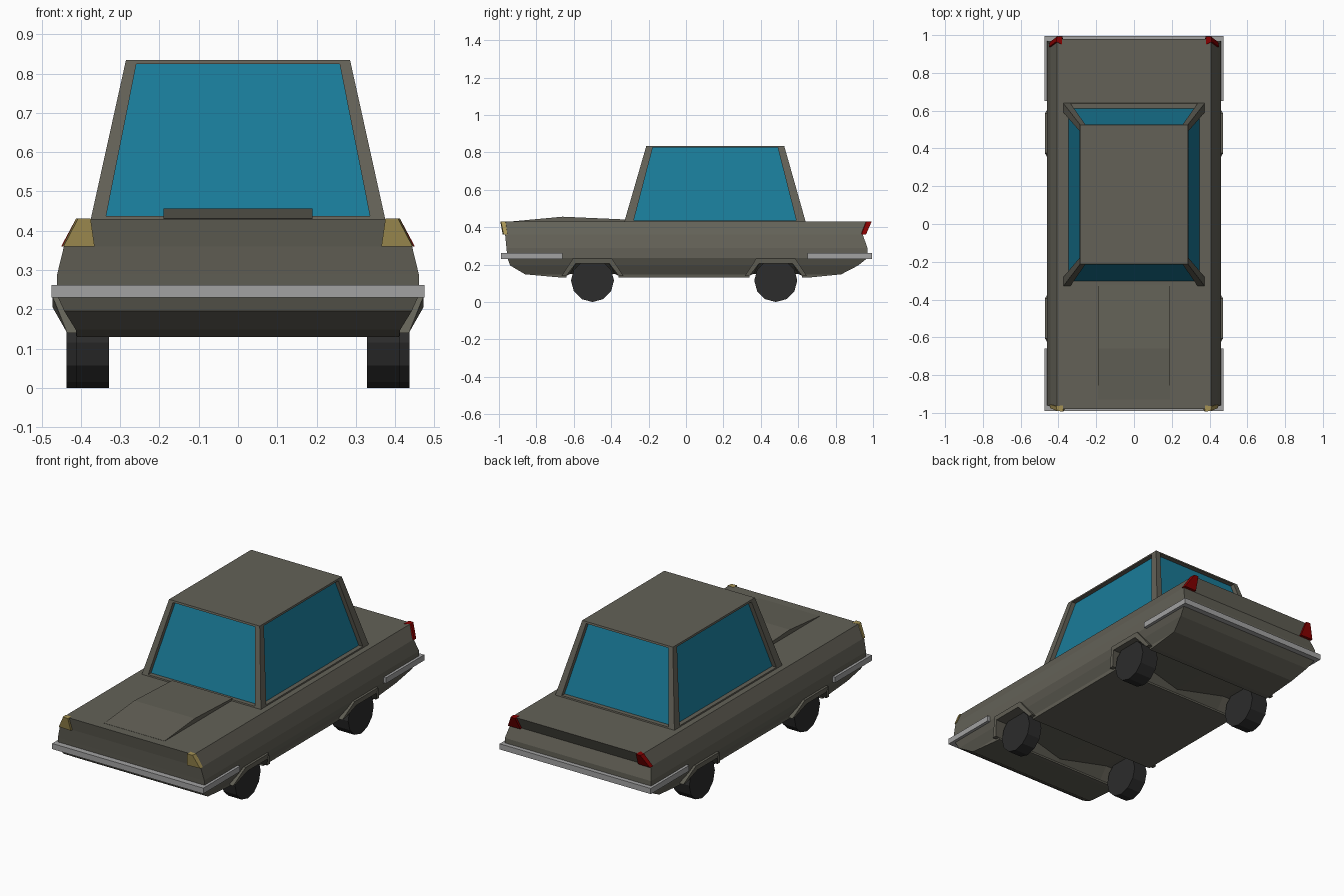
import bpy, bmesh, math
from mathutils import Vector

if "Cube" in bpy.data.objects:
    bpy.data.objects.remove(bpy.data.objects["Cube"])


def material(name, rgb):
    m = bpy.data.materials.new(name)
    m.diffuse_color = (*rgb, 1)
    m.use_nodes = True
    m.node_tree.nodes["Principled BSDF"].inputs["Base Color"].default_value = m.diffuse_color
    return m


PAINT = material("paint", (0.125, 0.12, 0.095))
GLASS = material("glass", (0.01, 0.20, 0.32))
CHROME = material("chrome", (0.36, 0.36, 0.36))
RUBBER = material("rubber", (0.025, 0.025, 0.025))
AMBER = material("amber", (0.38, 0.29, 0.09))
RED = material("red", (0.25, 0.0, 0.0))


def make(name, verts, faces, mat):
    bm = bmesh.new()
    vs = [bm.verts.new(v) for v in verts]
    for f in faces:
        bm.faces.new([vs[i] for i in f])
    bmesh.ops.remove_doubles(bm, verts=bm.verts, dist=1e-5)
    bmesh.ops.recalc_face_normals(bm, faces=bm.faces)
    me = bpy.data.meshes.new(name)
    bm.to_mesh(me)
    bm.free()
    me.materials.append(mat)
    ob = bpy.data.objects.new(name, me)
    bpy.context.collection.objects.link(ob)
    return ob


def loft(name, rings, mat):
    """Join equal-length rings with quads and cap both ends."""
    n = len(rings[0])
    verts = [p for r in rings for p in r]
    faces = [(k * n + i, k * n + (i + 1) % n, (k + 1) * n + (i + 1) % n, (k + 1) * n + i)
             for k in range(len(rings) - 1) for i in range(n)]
    faces += [tuple(range(n)), tuple(range(len(verts) - n, len(verts)))]
    return make(name, verts, faces, mat)


def rect(hx, y0, y1, z):
    return [(-hx, y0, z), (hx, y0, z), (hx, y1, z), (-hx, y1, z)]


# Body: stacked rectangular outlines (z, half width, front y, back y)
levels = [(0.13, 0.41, -0.66, 0.65), (0.148, 0.413, -0.86, 0.83),
          (0.195, 0.442, -0.94, 0.92), (0.235, 0.46, -0.955, 0.97),
          (0.29, 0.46, -0.96, 0.97), (0.36, 0.443, -0.967, 0.945),
          (0.43, 0.407, -0.98, 0.98)]
body = loft("body", [rect(hx, a, b, z) for z, hx, a, b in levels], PAINT)

# Raised hood panel
profile = [(-0.93, 0.431), (-0.66, 0.456), (-0.32, 0.441), (-0.32, 0.42), (-0.93, 0.42)]
loft("hood_bulge", [[(x, y, z) for y, z in profile] for x in (-0.19, 0.19)], PAINT)

# Cabin: four pillared sides with recessed glass, and a roof
low = [Vector(p) for p in rect(0.375, -0.33, 0.64, 0.428)]
top = [Vector(p) for p in rect(0.285, -0.212, 0.525, 0.835)]
cv, cf, gv, gf = list(top), [(0, 1, 2, 3)], [], []
for i in range(4):
    a, b, c, d = low[i], low[(i + 1) % 4], top[(i + 1) % 4], top[i]
    inward = -Vector((0, -1, 0) if i == 0 else (1, 0, 0) if i == 1
                     else (0, 1, 0) if i == 2 else (-1, 0, 0)) * 0.026

    def at(u, v):
        return a.lerp(b, u).lerp(d.lerp(c, u), v)
    e = 0.05
    hole = [at(e, 0.022), at(1 - e, 0.022), at(1 - e, 0.975), at(e, 0.975)]
    pane = [p + inward for p in hole]
    k = len(cv)
    cv += [a, b, c, d] + hole + pane
    for j in range(4):
        m = (j + 1) % 4
        cf += [(k + j, k + m, k + 4 + m, k + 4 + j),
               (k + 4 + j, k + 4 + m, k + 8 + m, k + 8 + j)]
    g = len(gv)
    gv += pane
    gf.append((g, g + 1, g + 2, g + 3))
make("cabin", cv, cf, PAINT)
make("windows", gv, gf, GLASS)


# Wrap-around bumpers
def bumper(name, end, s):
    y0, y1 = end
    o, n = 0.475, 0.452
    plan = [(-o, y0), (-o, y1), (o, y1), (o, y0), (n, y0), (n, y1 - s * 0.04),
            (-n, y1 - s * 0.04), (-n, y0)]
    loft(name, [[(x, y, z) for x, y in plan] for z in (0.23, 0.262)], CHROME)


bumper("front_bumper", (-0.66, -0.99), -1)
bumper("rear_bumper", (0.65, 0.995), 1)

# Corner lamps: front quad then back quad, mirrored left and right
head = [[(0.375, -0.993, 0.431), (0.407, -0.99, 0.431), (0.444, -0.975, 0.36), (0.365, -0.98, 0.36)],
        [(0.375, -0.96, 0.431), (0.412, -0.965, 0.431), (0.447, -0.955, 0.36), (0.365, -0.95, 0.36)]]
tail = [[(0.38, 0.993, 0.431), (0.407, 0.993, 0.431), (0.447, 0.962, 0.36), (0.37, 0.96, 0.36)],
        [(0.38, 0.95, 0.431), (0.412, 0.965, 0.431), (0.45, 0.938, 0.36), (0.37, 0.93, 0.36)]]
for side, s in (("left", -1), ("right", 1)):
    for name, rings, mat in (("headlight", head, AMBER), ("tail_light", tail, RED)):
        loft(f"{side}_{name}", [[(s * x, y, z) for x, y, z in r] for r in rings], mat)

# Axles: wheel wells, arch flares and wheels
arch = [(-0.165, 0.14), (-0.105, 0.232), (0.105, 0.232), (0.165, 0.14),
        (0.14, 0.14), (0.09, 0.205), (-0.09, 0.205), (-0.14, 0.14)]
for axle, yc, x0, x1 in (("front", -0.5, 0.328, 0.412), ("rear", 0.48, 0.333, 0.437)):
    # Well cutter: tall at the wheels, shallow in the middle
    sections = [(-0.5, 0.09, 0.205), (-0.3, 0.09, 0.205), (0, 0.12, 0.15),
                (0.3, 0.09, 0.205), (0.5, 0.09, 0.205)]
    well = loft(f"{axle}_well_cutter",
                [[(x, yc - 0.14, 0.10), (x, yc - 0.14, 0.14), (x, yc - w, t),
                  (x, yc + w, t), (x, yc + 0.14, 0.14), (x, yc + 0.14, 0.10)]
                 for x, w, t in sections], PAINT)
    well.hide_render = True
    well.hide_set(True)
    cut = body.modifiers.new(f"{axle}_wells", 'BOOLEAN')
    cut.operation, cut.solver, cut.object = 'DIFFERENCE', 'EXACT', well
    for side, s in (("left", -1), ("right", 1)):
        loft(f"{axle}_{side}_arch",
             [[(s * (min(0.472, 0.435 + (z - 0.14) * 0.6) - d), yc + y, z) for y, z in arch]
              for d in (0, 0.04)], PAINT)
        ring = [(0.115 * math.sin(math.tau * i / 12), 0.115 * math.cos(math.tau * i / 12))
                for i in range(12)]
        loft(f"{axle}_{side}_wheel",
             [[(s * x, yc + y, 0.115 + z) for y, z in ring] for x in (x0, x1)], RUBBER)
